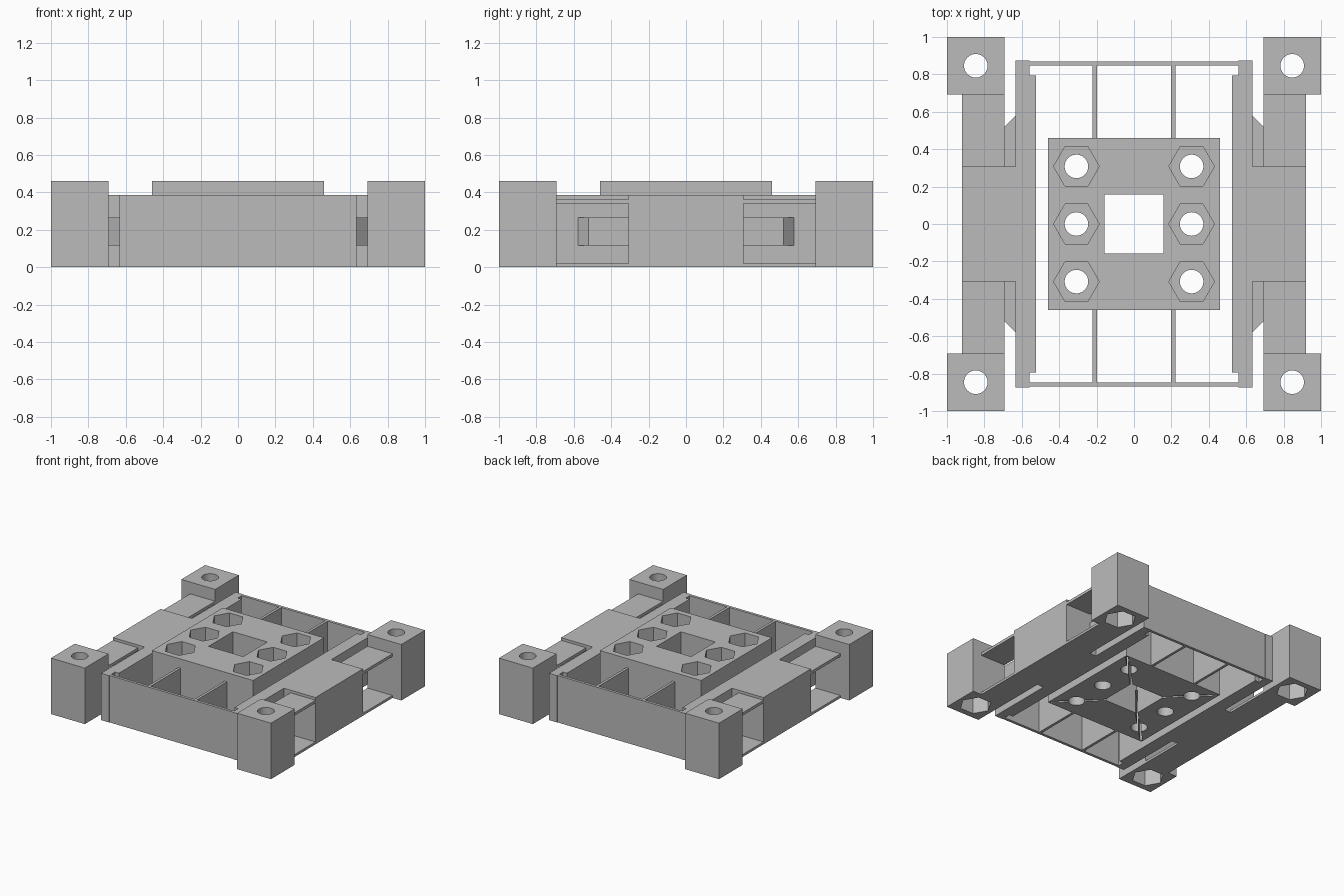
import bpy, bmesh, math
from mathutils import Matrix

cube = bpy.data.objects.get("Cube")
if cube:
    bpy.data.objects.remove(cube, do_unlink=True)

grey = bpy.data.materials.new("plain_grey")
grey.use_nodes = True
colour = (0.5, 0.5, 0.5, 1)
grey.diffuse_color = colour
grey.node_tree.nodes["Principled BSDF"].inputs["Base Color"].default_value = colour

SIGNS = (-1, 1)
TOP = 0.46      # hub and corner post height
RIM = 0.385     # frame height


def prism(name, outline, z0, z1):
    """Extrude a flat outline from z0 to z1."""
    bm = bmesh.new()
    base = bm.faces.new([bm.verts.new((x, y, z0)) for x, y in outline])
    up = bmesh.ops.extrude_face_region(bm, geom=[base])["geom"]
    verts = [v for v in up if isinstance(v, bmesh.types.BMVert)]
    bmesh.ops.translate(bm, verts=verts, vec=(0, 0, z1 - z0))
    bmesh.ops.recalc_face_normals(bm, faces=bm.faces)
    mesh = bpy.data.meshes.new(name)
    bm.to_mesh(mesh)
    bm.free()
    mesh.materials.append(grey)
    ob = bpy.data.objects.new(name, mesh)
    bpy.context.collection.objects.link(ob)
    return ob


def box(name, x0, x1, y0, y1, z0, z1):
    return prism(name, [(x0, y0), (x1, y0), (x1, y1), (x0, y1)], z0, z1)


def ngon(name, x, y, radius, sides, z0, z1):
    turn = 2 * math.pi / sides
    pts = [(x + radius * math.cos(i * turn), y + radius * math.sin(i * turn))
           for i in range(sides)]
    return prism(name, pts, z0, z1)


def cut(ob, cutters):
    """Subtract the cutters and smooth the round holes."""
    for c in cutters:
        mod = ob.modifiers.new("cut", "BOOLEAN")
        mod.operation, mod.solver, mod.object = "DIFFERENCE", "EXACT", c
    bpy.context.view_layer.update()
    graph = bpy.context.evaluated_depsgraph_get()
    mesh = bpy.data.meshes.new_from_object(ob.evaluated_get(graph))
    ob.modifiers.clear()
    ob.data = mesh
    for c in cutters:
        bpy.data.objects.remove(c, do_unlink=True)
    bpy.ops.object.select_all(action="DESELECT")
    ob.select_set(True)
    bpy.context.view_layer.objects.active = ob
    bpy.ops.object.shade_smooth_by_angle(angle=math.radians(30))


# Central hub: square opening, six bolt holes with nut pockets on top
hub = box("hub", -0.46, 0.46, -0.46, 0.46, 0, TOP)
cutters = [box("opening_cutter", -0.157, 0.157, -0.157, 0.157, -0.1, 0.6)]
for sx in SIGNS:
    for y in (-0.308, 0, 0.308):
        cutters.append(ngon("bolt_cutter", sx * 0.308, y, 0.063, 32, -0.1, 0.6))
        cutters.append(ngon("nut_cutter", sx * 0.308, y, 0.122, 6, 0.26, 0.6))
# Narrow diagonal slots in the underside
for angle in (45, 135):
    slot = box("slot_cutter", -0.63, 0.63, -0.009, 0.009, -0.1, 0.2)
    slot.data.transform(Matrix.Rotation(math.radians(angle), 4, "Z"))
    cutters.append(slot)
cut(hub, cutters)

# Side rails, each with a wide middle block
half = [(0.525, -0.795), (0.56, -0.795), (0.56, -0.873),
        (0.633, -0.873), (0.633, -0.308), (0.92, -0.308)]
rail = half + [(x, -y) for x, y in reversed(half)]
for sx, side in ((1, "left"), (-1, "right")):
    prism(side + "_rail", [(sx * x, y) for x, y in rail], 0, RIM)

# Thin end walls and ribs joining them to the hub
for sy, end in ((-1, "front"), (1, "back")):
    y0, y1 = sorted((sy * 0.847, sy * 0.87))
    box(end + "_wall", -0.56, 0.56, y0, y1, 0, RIM)
    for sx in SIGNS:
        y0, y1 = sorted((sy * 0.46, sy * 0.847))
        box(end + "_rib", sx * 0.21 - 0.011, sx * 0.21 + 0.011, y0, y1, 0, RIM)

# Corners: post, pair of thin arm plates, and wedge-ended stop
for sx, side in ((1, "left"), (-1, "right")):
    for sy, end in ((-1, "front"), (1, "back")):
        name = end + "_" + side
        x0, x1 = sorted((sx * 0.692, sx))
        y0, y1 = sorted((sy * 0.692, sy))
        post = box(name + "_post", x0, x1, y0, y1, 0, TOP)
        cx, cy = sx * 0.846, sy * 0.846
        cut(post, [ngon("hole_cutter", cx, cy, 0.063, 32, -0.1, 0.6),
                   ngon("socket_cutter", cx, cy, 0.122, 6, -0.1, 0.2)])
        x0, x1 = sorted((sx * 0.692, sx * 0.92))
        y0, y1 = sorted((sy * 0.308, sy * 0.692))
        box(name + "_lower_arm", x0, x1, y0, y1, 0, 0.02)
        box(name + "_upper_arm", x0, x1, y0, y1, 0.34, 0.363)
        stop = [(0.633, 0.308), (0.692, 0.308), (0.692, 0.52), (0.633, 0.578)]
        prism(name + "_stop", [(sx * x, sy * y) for x, y in stop], 0.117, 0.267)
